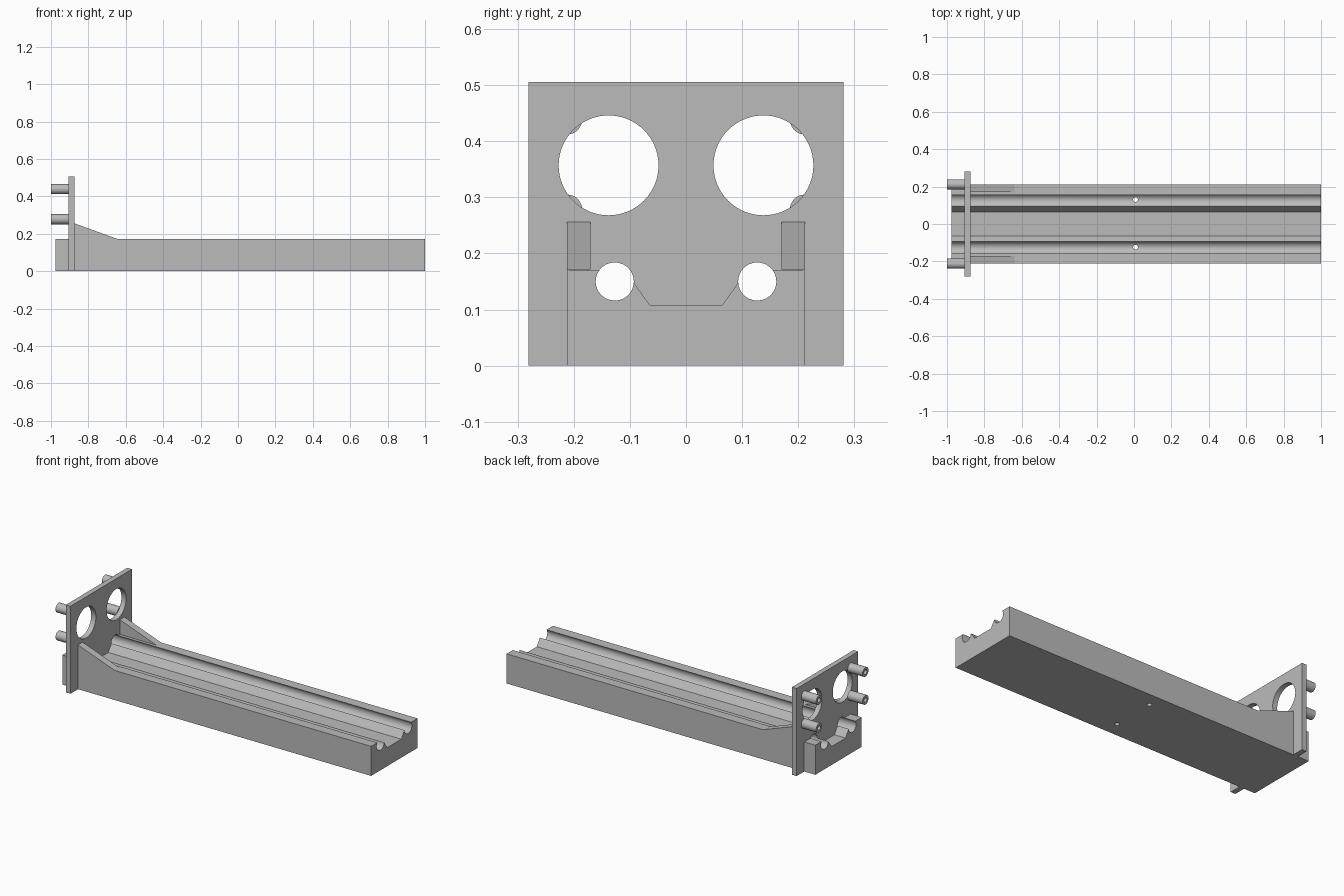
import bpy
from math import cos, sin, radians, pi
from mathutils import Vector, Matrix

if "Cube" in bpy.data.objects:
    bpy.data.objects.remove(bpy.data.objects["Cube"])

grey = bpy.data.materials.new("plain_grey")
grey.use_nodes = True
tone = (0.5, 0.5, 0.5, 1)
grey.diffuse_color = tone
grey.node_tree.nodes["Principled BSDF"].inputs["Base Color"].default_value = tone


def prism(name, outline, start, depth):
    """Extrude a closed outline of 3D points along a vector."""
    n = len(outline)
    near = [Vector(p) + Vector(start) for p in outline]
    verts = near + [p + Vector(depth) for p in near]
    faces = [list(range(n))[::-1], list(range(n, 2 * n))]
    faces += [(i, (i + 1) % n, n + (i + 1) % n, n + i) for i in range(n)]
    mesh = bpy.data.meshes.new(name)
    mesh.from_pydata(verts, [], faces)
    mesh.materials.append(grey)
    obj = bpy.data.objects.new(name, mesh)
    bpy.context.collection.objects.link(obj)
    # Make all normals point outward
    bpy.context.view_layer.objects.active = obj
    bpy.ops.object.select_all(action='DESELECT')
    obj.select_set(True)
    bpy.ops.object.mode_set(mode='EDIT')
    bpy.ops.mesh.select_all(action='SELECT')
    bpy.ops.mesh.normals_make_consistent(inside=False)
    bpy.ops.object.mode_set(mode='OBJECT')
    return obj


def rod_x(name, y, z, r, x0, x1, sides=48):
    ring = [(0, y + r * cos(2 * pi * i / sides), z + r * sin(2 * pi * i / sides))
            for i in range(sides)]
    return prism(name, ring, (x0, 0, 0), (x1 - x0, 0, 0))


def drill(target, cutter):
    cutter.hide_render = True
    mod = target.modifiers.new("drill", 'BOOLEAN')
    mod.operation = 'DIFFERENCE'
    mod.solver = 'EXACT'
    mod.object = cutter
    bpy.context.view_layer.objects.active = target
    bpy.ops.object.modifier_apply(modifier=mod.name)
    bpy.data.objects.remove(cutter)


def smooth(obj):
    bpy.ops.object.select_all(action='DESELECT')
    obj.select_set(True)
    bpy.context.view_layer.objects.active = obj
    bpy.ops.object.shade_smooth_by_angle(angle=radians(30))


half_w, top_z = 0.212, 0.171
groove_y, groove_z, groove_r = 0.127, 0.15, 0.034
plate_x0, plate_x1 = -0.905, -0.875

# Long bed: two round grooves beside a sunken middle channel
side = [(half_w, 0), (half_w, top_z)]
steps = 22
for i in range(steps + 1):
    a = radians(37 - 214 * i / steps)
    side.append((groove_y + groove_r * cos(a), groove_z + groove_r * sin(a)))
side.append((0.064, 0.107))
section = side + [(-y, z) for y, z in reversed(side)]
bed = prism("grooved_bed", [(0, y, z) for y, z in section], (-0.976, 0, 0), (1.976, 0, 0))

# Small drain holes through the groove floors
for y in (0.13, -0.124):
    ring = [(0.008 + 0.013 * cos(2 * pi * i / 16), y + 0.013 * sin(2 * pi * i / 16), 0)
            for i in range(16)]
    drill(bed, prism("hole_cutter", ring, (0, 0, -0.1), (0, 0, 0.4)))
smooth(bed)

# Upright end plate with large round windows and groove openings
w = 0.281
plate = prism("end_plate", [(0, -w, 0), (0, w, 0), (0, w, 0.506), (0, -w, 0.506)],
              (plate_x0, 0, 0), (plate_x1 - plate_x0, 0, 0))
for s in (-1, 1):
    drill(plate, rod_x("window_cutter", s * 0.138, 0.357, 0.089, -1, -0.8, 64))
    drill(plate, rod_x("groove_cutter", s * groove_y, groove_z, groove_r, -1, -0.8))
smooth(plate)

for s, label in ((1, "back"), (-1, "front")):
    # Sloped brace between the plate and the bed
    brace = [(plate_x1, 0, top_z), (-0.64, 0, top_z), (plate_x1, 0, 0.256)]
    prism(label + "_brace", brace, (0, s * half_w, 0), (0, -s * 0.042, 0))

    # Hollow pegs behind the plate
    for z, level in ((0.439, "upper"), (0.278, "lower")):
        peg = rod_x(f"{label}_{level}_peg", s * 0.212, z, 0.027, -1, plate_x0 + 0.002, 32)
        drill(peg, rod_x("bore_cutter", s * 0.212, z, 0.013, -1.1, plate_x0 - 0.01, 24))
        smooth(peg)
